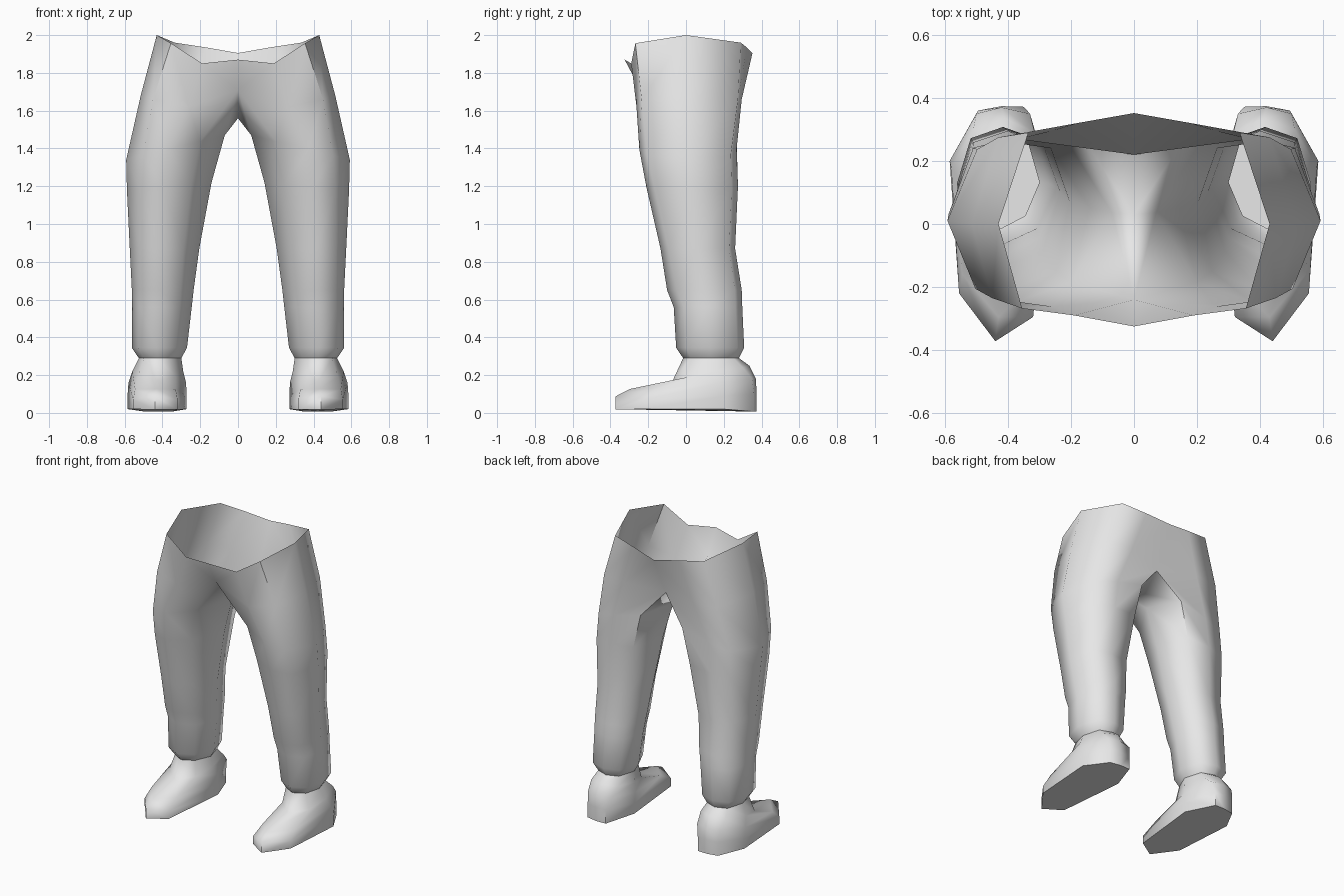
import bpy, bmesh, math
from mathutils import Vector

cube = bpy.data.objects.get("Cube")
if cube:
    bpy.data.objects.remove(cube, do_unlink=True)

grey = bpy.data.materials.new("light grey")
grey.use_nodes = True
grey.diffuse_color = (0.8, 0.8, 0.8, 1)
grey.node_tree.nodes["Principled BSDF"].inputs["Base Color"].default_value = (0.8, 0.8, 0.8, 1)

# Leg cross-section as fractions of its bounds, in the order:
# outer, outer front, front, inner front, inner, inner back, back, outer back
THIGH = [(1, .5), (.83, .08), (.58, 0), (.25, .12), (0, .55), (.17, 1), (.55, 1), (.82, .94)]
SHIN = [(1, .5), (.88, .14), (.55, 0), (.2, .14), (0, .5), (.15, .9), (.5, 1), (.85, .9)]


def section(z, x0, x1, y0, y1, blend, lift=0):
    """One ring of the leg; lift raises its inner side."""
    ring = []
    for a, b in zip(THIGH, SHIN):
        u, v = Vector(a).lerp(Vector(b), blend)
        ring.append((x0 + u * (x1 - x0), y0 + v * (y1 - y0), z + lift * (1 - u)))
    return ring


def mirrored_skin(name, rings, gap=(), cap=False):
    """Join rings from top to bottom; gap lists the top-row faces left out."""
    bm = bmesh.new()
    rows = [[bm.verts.new(p) if p else None for p in r] for r in rings]
    for k, (up, low) in enumerate(zip(rows, rows[1:])):
        for i in range(8):
            j = (i + 1) % 8
            if k == 0 and i in gap:
                continue
            bm.faces.new((up[i], up[j], low[j], low[i]))
    if cap:
        bm.faces.new(rows[-1])
    mesh = bpy.data.meshes.new(name)
    bm.to_mesh(mesh)
    bm.free()
    mesh.materials.append(grey)
    for p in mesh.polygons:
        p.use_smooth = True
    ob = bpy.data.objects.new(name, mesh)
    bpy.context.collection.objects.link(ob)
    mod = ob.modifiers.new("Mirror", 'MIRROR')
    mod.use_clip = True
    mod.merge_threshold = 0.001
    return ob


# Open waist and hips, meeting on the centre line
waist = [(.43, 0, 2), (.355, -.268, 1.957), (.19, -.29, 1.85), (0, -.325, 1.87),
         None, (0, .352, 1.905), (.17, .322, 1.935), (.335, .29, 1.96)]
hips = [(.515, 0, 1.68), (.45, -.235, 1.66), (.26, -.262, 1.62), (0, -.24, 1.71),
        (0, .03, 1.56), (0, .22, 1.63), (.26, .295, 1.66), (.43, .275, 1.66)]

# Trouser legs, narrowing to the hem and tucked in at the ankle
ankle = section(.29, .30, .525, -.015, .28, 1)
legs = [
    section(1.34, .07, .592, -.247, .268, 0, .13),
    section(1.18, .14, .588, -.21, .275, .2, .04),
    section(.87, .205, .573, -.135, .26, .5),
    section(.65, .235, .562, -.10, .295, .8),
    section(.56, .245, .56, -.065, .298, 1),
    section(.345, .27, .562, -.052, .308, 1),
    ankle,
]
mirrored_skin("trousers", [waist, hips] + legs, gap=(3, 4))

# Shoes: collar, instep, welt and flat sole
collar = [(.56, .15, .22), (.53, .01, .19), (.43, -.07, .172), (.33, .01, .19),
          (.29, .14, .22), (.315, .29, .24), (.41, .335, .25), (.51, .30, .24)]
instep = [(.58, .18, .16), (.545, -.16, .125), (.43, -.295, .127), (.33, -.20, .125),
          (.275, .16, .16), (.33, .35, .18), (.42, .37, .18), (.50, .35, .18)]
welt = [(.585, .20, .09), (.555, -.22, .07), (.44, -.372, .088), (.32, -.295, .07),
        (.272, .17, .09), (.35, .372, .10), (.42, .374, .10), (.495, .36, .10)]
sole = [(x, y, .018 - .03 * max(y, 0) if abs(y) > .25 else .02) for x, y, z in welt]
mirrored_skin("shoes", [ankle, collar, instep, welt, sole], cap=True)

# Keep the sole edge crisp
for name in ("trousers", "shoes"):
    ob = bpy.data.objects[name]
    bpy.ops.object.select_all(action='DESELECT')
    ob.select_set(True)
    bpy.context.view_layer.objects.active = ob
    bpy.ops.object.shade_smooth_by_angle(angle=math.radians(65))
